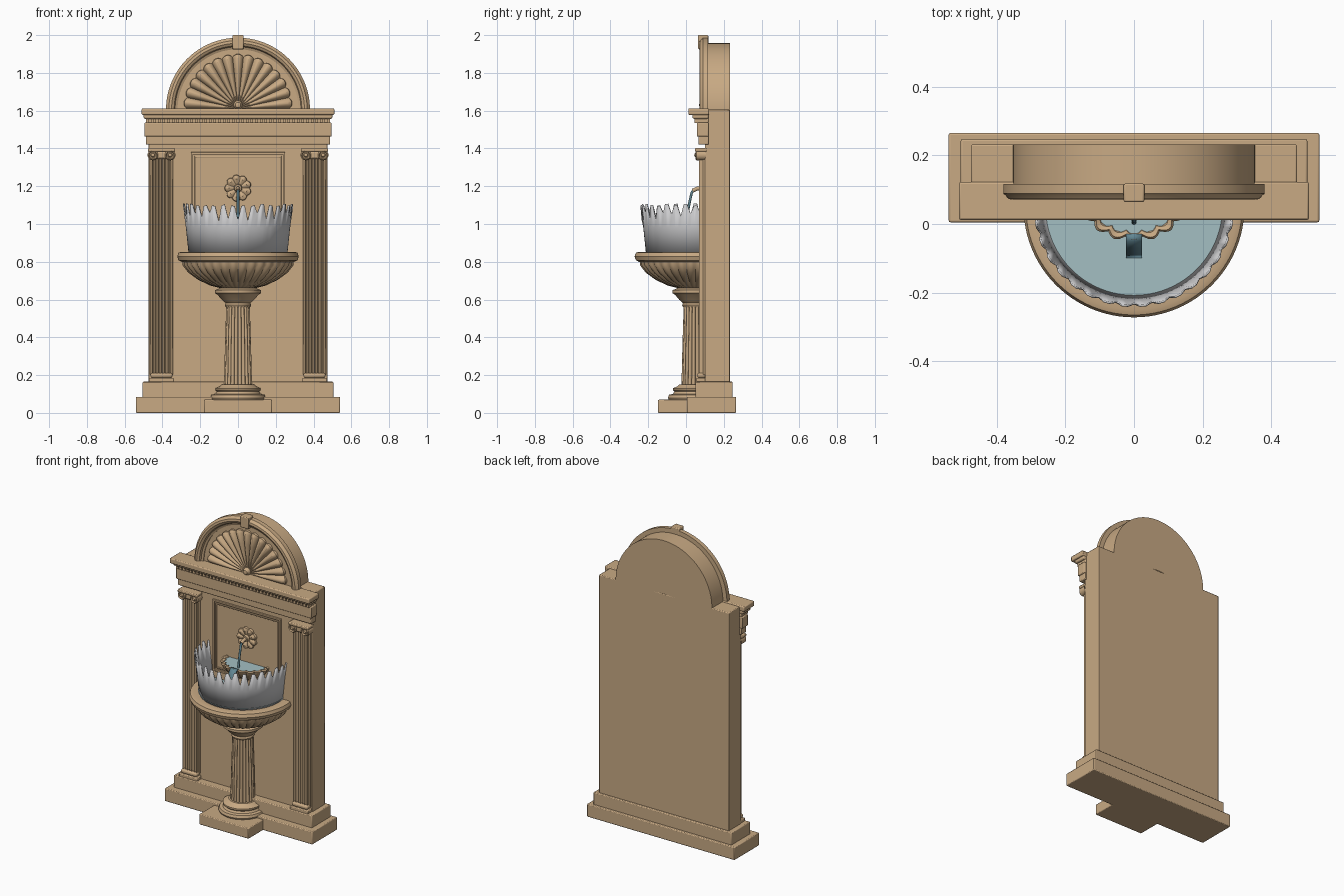
import bpy, bmesh, math, random
from math import sin, cos, pi

random.seed(4)
if "Cube" in bpy.data.objects:
    bpy.data.objects.remove(bpy.data.objects["Cube"], do_unlink=True)
parts = []


def material(name, rgb):
    m = bpy.data.materials.new(name)
    m.use_nodes = True
    m.diffuse_color = (*rgb, 1)
    m.node_tree.nodes["Principled BSDF"].inputs["Base Color"].default_value = (*rgb, 1)
    return m


STONE = material("sandstone", (0.58, 0.40, 0.23))
FOAM = material("pale_grey_spray", (0.60, 0.60, 0.61))
WATER = material("pool_water", (0.37, 0.52, 0.54))
STREAM = material("dark_stream", (0.12, 0.24, 0.29))


def finish(name, bm, mat, loc=(0, 0, 0), facing=False):
    bmesh.ops.recalc_face_normals(bm, faces=bm.faces)
    me = bpy.data.meshes.new(name)
    bm.to_mesh(me)
    bm.free()
    me.materials.append(mat)
    ob = bpy.data.objects.new(name, me)
    ob.location = loc
    if facing:
        ob.rotation_euler.x = pi / 2
    bpy.context.collection.objects.link(ob)
    parts.append(ob)
    return ob


def box(name, x0, x1, y0, y1, z0, z1, bevel=0.005, mat=STONE):
    bm = bmesh.new()
    bmesh.ops.create_cube(bm, size=1)
    for v in bm.verts:
        v.co = ((x0, x1)[v.co.x > 0], (y0, y1)[v.co.y > 0], (z0, z1)[v.co.z > 0])
    ob = finish(name, bm, mat)
    if bevel:
        mod = ob.modifiers.new("soft_edges", "BEVEL")
        mod.width = bevel
        mod.segments = 2
    return ob


def lathe(name, prof, loc, n=64, lobes=0, arc=None, back=None, sx=1, mat=STONE, facing=False, power=1):
    """Turn (radius, height, lobe radius, lobe height) points; lobes flute the surface."""
    a0, a1 = arc or (-pi / 2, 1.5 * pi)
    steps = n + 1 if arc else n
    bm = bmesh.new()
    cols = []
    for i in range(steps):
        a = a0 + (a1 - a0) * i / n
        w = abs(sin(lobes * a / 2)) ** power if lobes else 0
        col = []
        for p in prof:
            r, z, dr, dz = (*p, 0, 0)[:4]
            y = (r + dr * w) * sin(a)
            if back is not None:
                y = min(y, back - loc[1])
            col.append(bm.verts.new(((r + dr * w) * cos(a) * sx, y, z + dz * w)))
        cols.append(col)
    for i in range(n):
        c, d = cols[i], cols[(i + 1) % steps]
        for j in range(len(prof) - 1):
            bm.faces.new((c[j], d[j], d[j + 1], c[j + 1]))
    bmesh.ops.remove_doubles(bm, verts=bm.verts, dist=1e-5)
    return finish(name, bm, mat, loc, facing)


def prism(name, outline, z0, z1, mat=STONE):
    bm = bmesh.new()
    f = bm.faces.new([bm.verts.new((x, y, z0)) for x, y in outline])
    ext = bmesh.ops.extrude_face_region(bm, geom=[f])["geom"]
    for v in ext:
        if isinstance(v, bmesh.types.BMVert):
            v.co.z = z1
    return finish(name, bm, mat)


def tube(name, pts, radius, mat):
    cu = bpy.data.curves.new(name, "CURVE")
    cu.dimensions = "3D"
    cu.bevel_depth = radius
    cu.bevel_resolution = 3
    cu.use_fill_caps = True
    sp = cu.splines.new("POLY")
    sp.points.add(len(pts) - 1)
    for p, co in zip(sp.points, pts):
        p.co = (*co, 1)
    cu.materials.append(mat)
    ob = bpy.data.objects.new(name, cu)
    bpy.context.collection.objects.link(ob)


# Plinth and back wall
box("plinth_lower", -0.54, 0.54, 0.005, 0.265, 0.0, 0.085)
box("plinth_upper", -0.505, 0.505, 0.05, 0.247, 0.08, 0.165)
box("column_plate", -0.18, 0.18, -0.148, 0.06, 0.0, 0.07)
box("wall", -0.475, 0.475, 0.10, 0.232, 0.16, 1.605)

# Raised panel frame on the wall
for inset, w, y in ((0, 0.012, 0.088), (0.02, 0.008, 0.092)):
    x, lo, hi = 0.25 - inset, 0.91 + inset, 1.38 - inset
    for s in (-1, 1):
        a, b = sorted((s * x, s * (x - w)))
        box("panel_side", a, b, y, 0.11, lo, hi, 0.002)
    box("panel_top", -x, x, y, 0.11, hi - w, hi, 0.002)
    box("panel_bottom", -x, x, y, 0.11, lo, lo + w, 0.002)

# Fluted pilasters with scroll capitals
for s, side in ((1, "left"), (-1, "right")):
    cx = s * 0.405
    outline = [(cx + 0.05, 0.105), (cx - 0.05, 0.105)]
    for i in range(49):
        t = i / 48
        outline.append((cx - 0.05 + 0.1 * t, 0.07 + 0.016 * abs(sin(6 * pi * t)) ** 0.8))
    prism(side + "_pilaster_shaft", outline, 0.21, 1.36)
    box(side + "_pilaster_backing", cx - 0.06, cx + 0.06, 0.09, 0.11, 0.2, 1.4)
    box(side + "_pilaster_foot", cx - 0.066, cx + 0.066, 0.055, 0.11, 0.16, 0.185)
    box(side + "_pilaster_foot_roll", cx - 0.058, cx + 0.058, 0.06, 0.11, 0.185, 0.212, 0.01)
    box(side + "_capital_neck", cx - 0.055, cx + 0.055, 0.06, 0.11, 1.345, 1.385, 0.01)
    box(side + "_capital_slab", cx - 0.072, cx + 0.072, 0.048, 0.11, 1.383, 1.402)
    for k in (-1, 1):
        lathe(side + "_capital_scroll",
              [(0, 0.062), (0.009, 0.058), (0.012, 0.048), (0.017, 0.048), (0.022, 0.056), (0.028, 0.05), (0.028, 0)],
              (cx + k * 0.046, 0.105, 1.365), 24, facing=True)

# Entablature
box("frieze_lower", -0.488, 0.488, 0.066, 0.12, 1.42, 1.465)
box("frieze_upper", -0.495, 0.495, 0.058, 0.12, 1.462, 1.537)
box("dentil_band", -0.485, 0.485, 0.06, 0.12, 1.535, 1.562)
for i in range(40):
    x = -0.478 + i * 0.956 / 39
    box("dentil", x - 0.008, x + 0.008, 0.045, 0.065, 1.536, 1.558, 0)
box("cornice_lower", -0.5, 0.5, 0.034, 0.12, 1.557, 1.582, 0.008)
box("cornice_upper", -0.51, 0.51, 0.012, 0.122, 1.578, 1.612, 0.006)

# Arched crest with moulding, keystone and shell fan
half = (-0.06, pi + 0.06)
lathe("arch_back", [(0, 0), (0.352, 0), (0.352, 0.13), (0, 0.13)], (0, 0.232, 1.605), 64, arc=half, facing=True)
lathe("arch_moulding",
      [(0.32, 0), (0.32, 0.02), (0.333, 0.026), (0.338, 0.038), (0.352, 0.046), (0.366, 0.044),
       (0.374, 0.034), (0.381, 0.028), (0.381, 0), (0.32, 0)],
      (0, 0.117, 1.605), 64, arc=(0, pi), facing=True)
box("keystone", -0.03, 0.03, 0.064, 0.118, 1.925, 2.0)
lathe("shell_fan",
      [(0.02, 0.002, 0, 0.002), (0.1, 0.002, 0, 0.012), (0.2, 0.002, 0.002, 0.022),
       (0.26, 0.002, 0.008, 0.026), (0.272, 0.001, 0.014, 0.015), (0.273, -0.004, 0.016, 0)],
      (0, 0.103, 1.612), 180, lobes=30, arc=(0, pi), facing=True, power=0.7)
lathe("shell_boss", [(0, 0.035), (0.014, 0.03), (0.024, 0.015), (0.024, 0)], (0, 0.103, 1.63), 24, facing=True)

# Pedestal column
CY = 0.05
lathe("column_base",
      [(0, 0.065), (0.14, 0.065), (0.146, 0.08), (0.14, 0.096), (0.12, 0.1), (0.112, 0.112),
       (0.12, 0.12), (0.12, 0.13), (0.1, 0.138), (0.085, 0.15), (0, 0.15)], (0, CY, 0))
lathe("column_shaft", [(0.064, 0.145, 0.011), (0.06, 0.35, 0.01), (0.054, 0.57, 0.009)],
      (0, CY, 0), 160, lobes=20, power=0.6)
lathe("column_capital",
      [(0, 0.56), (0.066, 0.56), (0.07, 0.57), (0.066, 0.582), (0.085, 0.598), (0.108, 0.625),
       (0.122, 0.634), (0.122, 0.65), (0.105, 0.656), (0.075, 0.67), (0, 0.67)], (0, CY, 0))

# Basin with fluted underside, pool and jagged ring of spray
lathe("basin_bowl",
      [(0, 0.655), (0.08, 0.658, 0.004), (0.14, 0.675, 0.01), (0.2, 0.705, 0.013), (0.25, 0.742, 0.014),
       (0.283, 0.782, 0.012), (0.295, 0.81, 0)], (0, CY, 0), 180, lobes=36, back=0.11)
lathe("basin_rim",
      [(0.27, 0.8), (0.3, 0.8), (0.315, 0.808), (0.322, 0.828), (0.315, 0.848), (0.3, 0.853), (0.26, 0.85)],
      (0, CY, 0), 96, back=0.11)
lathe("pool", [(0, 0.862), (0.268, 0.862)], (0, CY, 0), 96, back=0.11, mat=WATER)
spray = lathe("spray_ring", [(0.262, 0.845), (0.276, 0.98), (0.292, 1.105)], (0, CY, 0), 102, back=0.11, mat=FOAM)
for i, v in enumerate(v for v in spray.data.vertices if v.co.z > 1.1):
    if i % 3 == 0:
        v.co.z = random.uniform(1.01, 1.06)
        v.co.x *= 0.975
        v.co.y *= 0.975
    else:
        v.co.z += random.uniform(-0.012, 0.003)
solid = spray.modifiers.new("thin_wall", "SOLIDIFY")
solid.thickness = 0.006

# Small scalloped bowl with its water and overflow
lathe("small_bowl",
      [(0, 0.93), (0.05, 0.94, 0.004), (0.1, 0.975, 0.008), (0.122, 1.01, 0.012), (0.128, 1.028, 0.014),
       (0.122, 1.035, 0.014), (0.11, 1.03, 0.012), (0.1, 1.01, 0.01)],
      (0, 0.09, 0), 144, lobes=18, back=0.11, sx=1.17)
lathe("small_bowl_water", [(0, 1.027), (0.118, 1.027)], (0, 0.09, 0), 48, back=0.11, sx=1.17, mat=WATER)
spill = [(-0.03, 1.037), (-0.05, 1.034), (-0.07, 1.0), (-0.09, 0.93), (-0.1, 0.86)]
bm = bmesh.new()
rows = [[bm.verts.new((s * 0.024, y, z)) for s in (-1, 1)] for y, z in spill]
for a, b in zip(rows, rows[1:]):
    bm.faces.new((a[0], a[1], b[1], b[0]))
sheet = finish("overflow_sheet", bm, STREAM)
sheet.modifiers.new("thickness", "SOLIDIFY").thickness = 0.008

# Rosette spout and falling stream
lathe("rosette",
      [(0, 0.03), (0.018, 0.028), (0.022, 0.012), (0.045, 0.014, 0.004, 0.01), (0.06, 0.01, 0.009, 0.008),
       (0.062, 0, 0.01, 0)], (0, 0.102, 1.19), 96, lobes=9, facing=True)
tube("spout", [(0, 0.1, 1.19), (0, 0.06, 1.188), (0, 0.035, 1.176)], 0.011, STONE)
tube("falling_stream", [(0, 0.04, 1.18), (0, 0.03, 1.165), (0, 0.02, 1.12), (0, 0.01, 1.07), (0, 0.005, 1.025)],
     0.007, STREAM)

# Smooth rounded surfaces, keep edges sharp
bpy.ops.object.select_all(action="DESELECT")
for ob in parts:
    ob.select_set(True)
bpy.context.view_layer.objects.active = parts[0]
bpy.ops.object.shade_smooth_by_angle(angle=math.radians(35))
